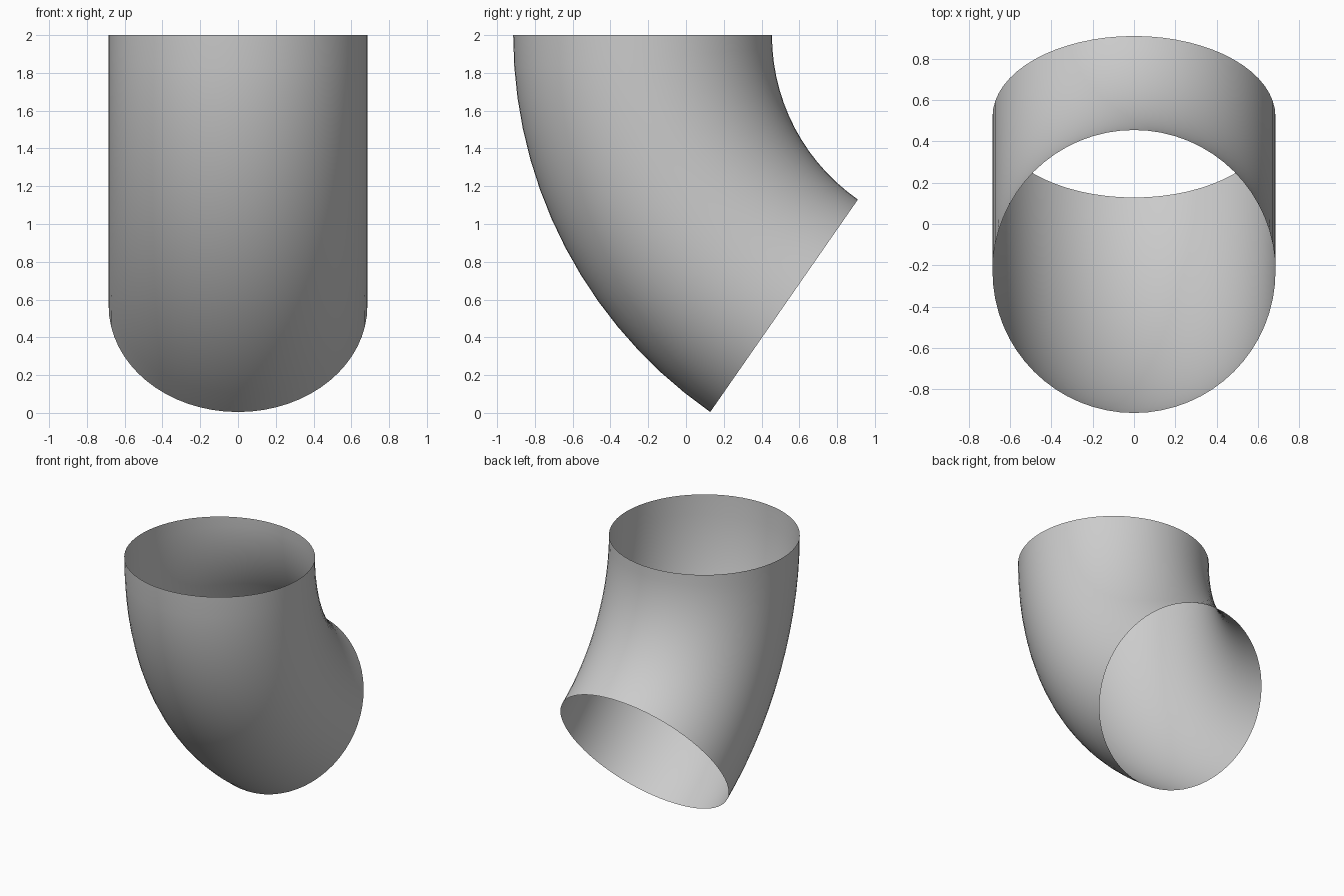
import bpy, bmesh
from math import radians
from mathutils import Matrix, Vector

cube = bpy.data.objects.get("Cube")
if cube:
    bpy.data.objects.remove(cube, do_unlink=True)

TUBE_RADIUS = 0.685
BEND_RADIUS = 1.745
BEND_ANGLE = radians(55.2)
PIVOT = Vector((0, 1.515, 2))
SIDES, STEPS = 64, 14

# Plain grey for the whole pipe
grey = bpy.data.materials.new("plain_grey")
grey.use_nodes = True
colour = (0.6, 0.6, 0.6, 1)
grey.diffuse_color = colour
grey.node_tree.nodes["Principled BSDF"].inputs["Base Color"].default_value = colour

# Level rim circle at the top, swung around the bend pivot, open at both ends
bm = bmesh.new()
rings = []
for step in range(STEPS + 1):
    turn = Matrix.Rotation(BEND_ANGLE * step / STEPS, 4, 'X')
    place = Matrix.Translation(PIVOT) @ turn @ Matrix.Translation((0, -BEND_RADIUS, 0))
    ring = bmesh.ops.create_circle(bm, segments=SIDES, radius=TUBE_RADIUS, matrix=place)
    rings.append(ring["verts"])

# Skin neighbouring rings
for upper, lower in zip(rings, rings[1:]):
    for i in range(SIDES):
        j = (i + 1) % SIDES
        bm.faces.new((upper[i], lower[i], lower[j], upper[j])).smooth = True

# Make sure the skin faces outward
bm.normal_update()
first = bm.faces[:][0]
centre = PIVOT - Vector((0, BEND_RADIUS, 0))
if first.normal.dot(first.calc_center_median() - centre) < 0:
    bmesh.ops.reverse_faces(bm, faces=bm.faces[:])

mesh = bpy.data.meshes.new("pipe_elbow")
bm.to_mesh(mesh)
bm.free()
mesh.materials.append(grey)
pipe = bpy.data.objects.new("pipe_elbow", mesh)
bpy.context.collection.objects.link(pipe)
